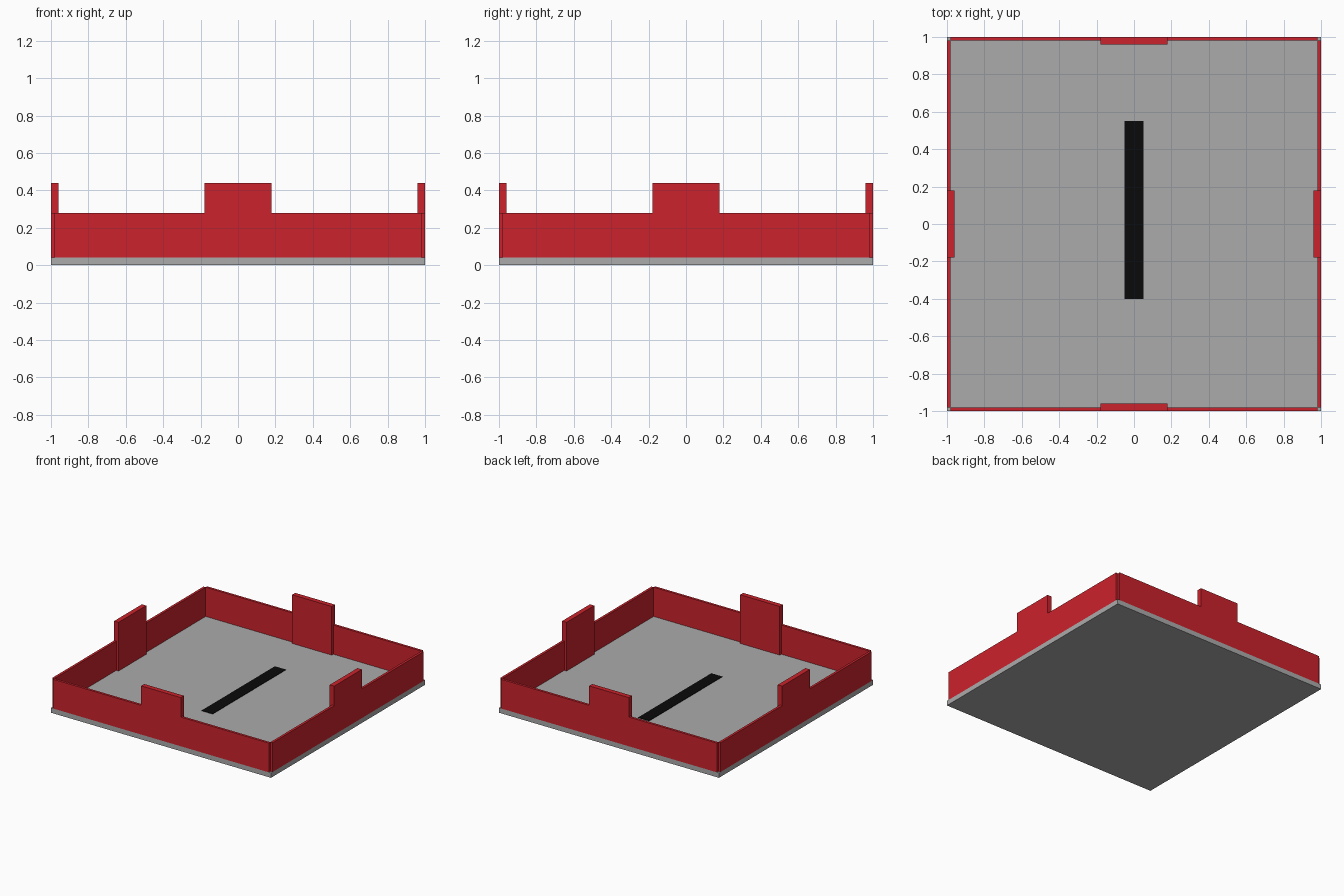
import bpy, bmesh, math
from mathutils import Matrix

if "Cube" in bpy.data.objects:
    bpy.data.objects.remove(bpy.data.objects["Cube"])


def material(name, rgb):
    m = bpy.data.materials.new(name)
    m.diffuse_color = (*rgb, 1.0)
    m.use_nodes = True
    m.node_tree.nodes["Principled BSDF"].inputs["Base Color"].default_value = m.diffuse_color
    return m


GREY = material("light_grey", (0.41, 0.41, 0.41))
RED = material("red", (0.60, 0.016, 0.025))
BLACK = material("black", (0.003, 0.003, 0.003))

BASE_TOP, WALL_TOP, TAB_TOP = 0.04, 0.28, 0.44
END, TAB = 0.98, 0.18               # half lengths of wall and tab
OUT, IN, TAB_IN = -1.0, -0.98, -0.96  # outer face, wall inside, tab inside


def add_object(name, bm, mat):
    bmesh.ops.recalc_face_normals(bm, faces=bm.faces)
    mesh = bpy.data.meshes.new(name)
    bm.to_mesh(mesh)
    bm.free()
    mesh.materials.append(mat)
    obj = bpy.data.objects.new(name, mesh)
    bpy.context.collection.objects.link(obj)
    return obj


def box(name, x, y, z, mat):
    bm = bmesh.new()
    bmesh.ops.create_cube(bm, size=1)
    size = [b - a for a, b in (x, y, z)]
    mid = [(a + b) / 2 for a, b in (x, y, z)]
    bmesh.ops.transform(bm, verts=bm.verts,
                        matrix=Matrix.Translation(mid) @ Matrix.Diagonal((*size, 1)))
    return add_object(name, bm, mat)


def raise_faces(bm, faces, height):
    """Extrude faces upwards, keeping the old ones only as a closed underside."""
    result = bmesh.ops.extrude_face_region(bm, geom=faces, use_keep_orig=False)
    verts = [g for g in result["geom"] if isinstance(g, bmesh.types.BMVert)]
    bmesh.ops.translate(bm, verts=verts, vec=(0, 0, height))
    return [g for g in result["geom"] if isinstance(g, bmesh.types.BMFace)]


def wall(name, angle):
    # Plan of the front wall: two thin arms and a thicker tab in the middle
    bm = bmesh.new()
    v = [bm.verts.new((x, y, BASE_TOP)) for x, y in (
        (-END, OUT), (-TAB, OUT), (TAB, OUT), (END, OUT),
        (END, IN), (TAB, IN), (TAB, TAB_IN),
        (-TAB, TAB_IN), (-TAB, IN), (-END, IN))]
    for loop in ((0, 1, 8, 9), (1, 2, 5, 6, 7, 8), (2, 3, 4, 5)):
        bm.faces.new([v[i] for i in loop])
    tops = raise_faces(bm, bm.faces[:], WALL_TOP - BASE_TOP)
    # The tab rises above the wall
    tab_face = min(tops, key=lambda f: abs(f.calc_center_median().x))
    raised = raise_faces(bm, [tab_face], TAB_TOP - WALL_TOP)
    bmesh.ops.rotate(bm, verts=bm.verts, cent=(0, 0, 0),
                     matrix=Matrix.Rotation(angle, 3, 'Z'))
    return add_object(name, bm, RED)


# Floor plate
box("floor_plate", (-1, 1), (-1, 1), (0, BASE_TOP), GREY)

# Four walls with tabs, leaving small square notches at the corners
for i, side in enumerate(("front", "right", "back", "left")):
    wall(side + "_wall", i * math.pi / 2)

# Plain dark stripe painted on the floor
box("floor_stripe", (-0.05, 0.05), (-0.40, 0.55), (BASE_TOP, BASE_TOP + 0.004), BLACK)
